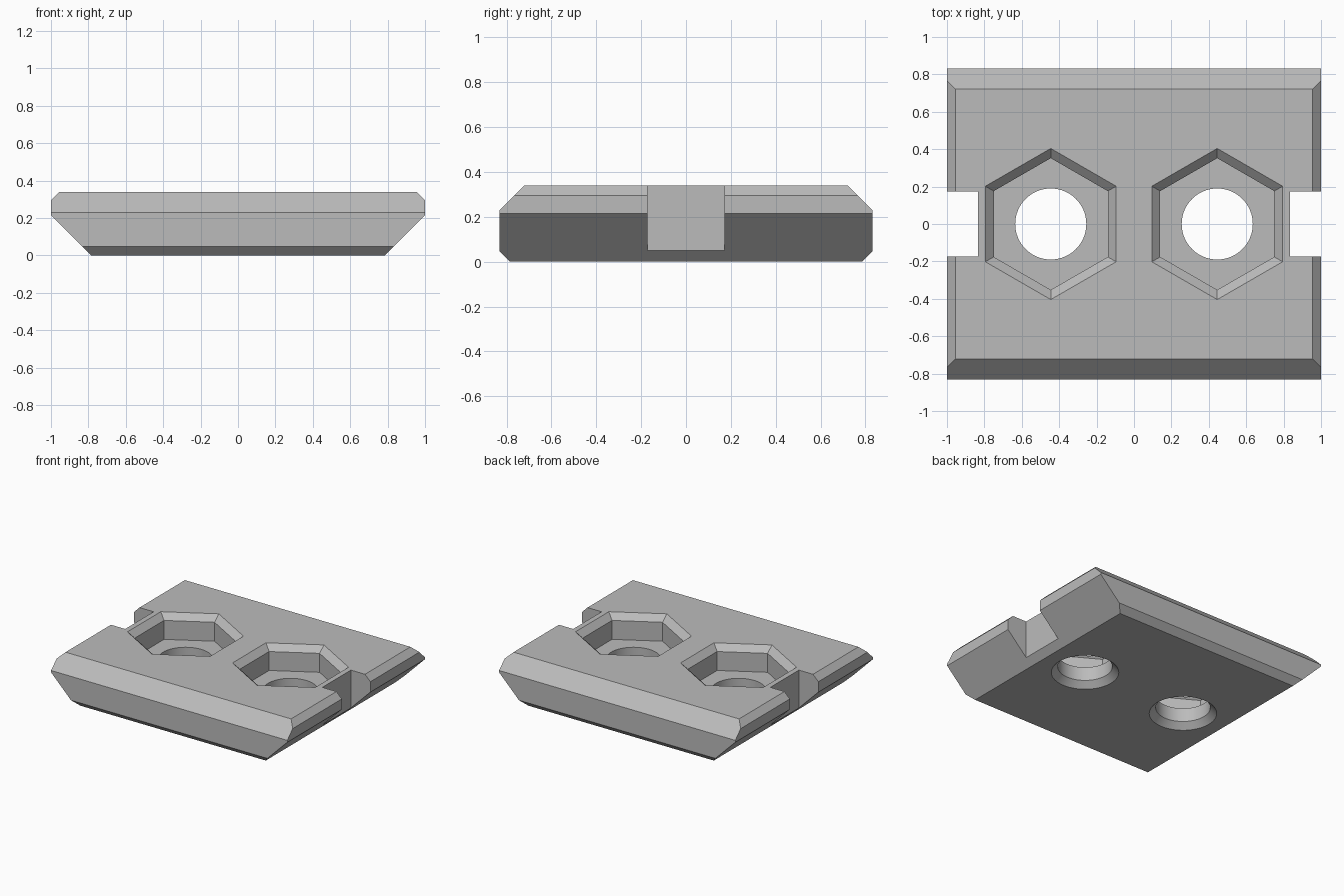
import bpy, bmesh
from math import sin, cos, tau, radians
from mathutils import Vector

if "Cube" in bpy.data.objects:
    bpy.data.objects.remove(bpy.data.objects["Cube"], do_unlink=True)

HALF_Y, HEIGHT = 0.832, 0.34

grey = bpy.data.materials.new("plain grey")
grey.use_nodes = True
grey.diffuse_color = (0.5, 0.5, 0.5, 1)
grey.node_tree.nodes["Principled BSDF"].inputs["Base Color"].default_value = (0.5, 0.5, 0.5, 1)


def finish(name, bm):
    bmesh.ops.recalc_face_normals(bm, faces=bm.faces)
    mesh = bpy.data.meshes.new(name)
    bm.to_mesh(mesh)
    bm.free()
    mesh.materials.append(grey)
    obj = bpy.data.objects.new(name, mesh)
    bpy.context.collection.objects.link(obj)
    return obj


def box(bm, center, size):
    verts = bmesh.ops.create_cube(bm, size=1)["verts"]
    for v in verts:
        v.co = Vector(center) + Vector([a * b for a, b in zip(v.co, size)])


def lofted(name, x, sides, turn, rings):
    """Closed solid of stacked regular polygons, given as (radius, z)."""
    bm = bmesh.new()
    loops = []
    for radius, z in rings:
        angles = [turn + tau * i / sides for i in range(sides)]
        loops.append([bm.verts.new((x + radius * cos(a), radius * sin(a), z)) for a in angles])
    for low, high in zip(loops, loops[1:]):
        for i in range(sides):
            j = (i + 1) % sides
            bm.faces.new((low[i], low[j], high[j], high[i]))
    bm.faces.new(loops[0])
    bm.faces.new(loops[-1])
    return finish(name, bm)


# Plate: a block with 45 degree bevels sliced off its edges
bm = bmesh.new()
box(bm, (0, 0, HEIGHT / 2), (2, 2 * HALF_Y, HEIGHT))
for side in (-1, 1):
    for point, normal in (
        ((side, 0, 0.215), (side, 0, -1)),
        ((side, 0, 0.295), (side, 0, 1)),
        ((0, side * HALF_Y, 0.047), (0, side, -1)),
        ((0, side * HALF_Y, 0.23), (0, side, 1)),
    ):
        cut = bmesh.ops.bisect_plane(
            bm, geom=bm.verts[:] + bm.edges[:] + bm.faces[:],
            plane_co=point, plane_no=normal, clear_outer=True)
        rim = [e for e in cut["geom_cut"] if isinstance(e, bmesh.types.BMEdge)]
        bmesh.ops.contextual_create(bm, geom=rim)
plate = finish("plate", bm)

# Cutters: side slots, hexagonal pockets and countersunk bolt holes
cutters = []
for side, word in ((-1, "right"), (1, "left")):
    bm = bmesh.new()
    box(bm, (side * 1.035, 0, 0.2), (0.4, 0.345, 1))
    cutters.append(finish(word + "_slot_cutter", bm))
    x = side * 0.445
    cutters.append(lofted(word + "_pocket_cutter", x, 6, tau / 12,
                          [(0.352, 0.15), (0.352, 0.295), (0.427, 0.36)]))
    cutters.append(lofted(word + "_hole_cutter", x, 64, 0,
                          [(0.255, -0.02), (0.19, 0.045), (0.19, 0.25)]))

for cutter in cutters:
    cutter.hide_render = True
    mod = plate.modifiers.new(cutter.name, "BOOLEAN")
    mod.operation = "DIFFERENCE"
    mod.solver = "EXACT"
    mod.object = cutter

bpy.ops.object.select_all(action="DESELECT")
plate.select_set(True)
bpy.context.view_layer.objects.active = plate
for mod in list(plate.modifiers):
    bpy.ops.object.modifier_apply(modifier=mod.name)
for cutter in cutters:
    bpy.data.objects.remove(cutter, do_unlink=True)

# Round hole walls stay smooth, bevels stay crisp
bpy.ops.object.shade_smooth_by_angle(angle=radians(25))
